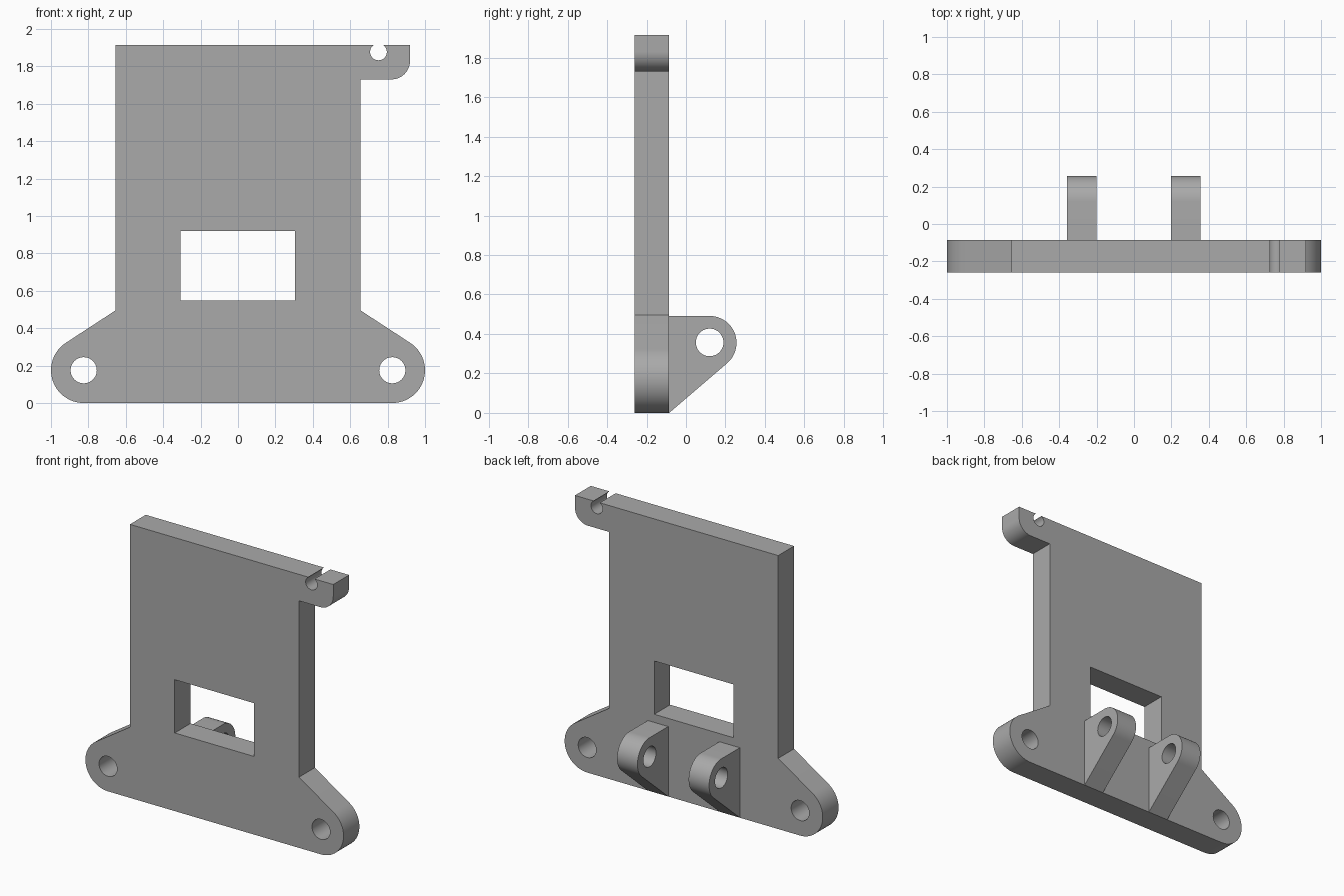
import bpy, bmesh
from math import cos, sin, radians
from mathutils import Matrix, Vector

cube = bpy.data.objects.get("Cube")
if cube:
    bpy.data.objects.remove(cube, do_unlink=True)

grey = bpy.data.materials.new("plain grey")
grey.use_nodes = True
colour = (0.4, 0.4, 0.4, 1)
grey.diffuse_color = colour
grey.node_tree.nodes["Principled BSDF"].inputs["Base Color"].default_value = colour


def arc(cx, cy, r, start, end, steps=16):
    """Points along an arc, angles in degrees."""
    angles = [radians(start + (end - start) * i / steps) for i in range(steps + 1)]
    return [(cx + r * cos(a), cy + r * sin(a)) for a in angles]


def circle(cx, cy, r):
    return arc(cx, cy, r, 0, 360, 40)[:-1]


def slab(name, loops, place, depth):
    """Fill an outline with holes and extrude it; place maps profile to space."""
    bm = bmesh.new()
    for loop in loops:
        verts = [bm.verts.new(place(u, v)) for u, v in loop]
        for a, b in zip(verts, verts[1:] + verts[:1]):
            bm.edges.new((a, b))
    bmesh.ops.triangle_fill(bm, use_beauty=True, edges=bm.edges[:])
    extruded = bmesh.ops.extrude_face_region(bm, geom=bm.faces[:], use_keep_orig=True)
    moved = [g for g in extruded["geom"] if isinstance(g, bmesh.types.BMVert)]
    bmesh.ops.translate(bm, verts=moved, vec=depth)
    bmesh.ops.recalc_face_normals(bm, faces=bm.faces[:])
    mesh = bpy.data.meshes.new(name)
    bm.to_mesh(mesh)
    bm.free()
    mesh.materials.append(grey)
    obj = bpy.data.objects.new(name, mesh)
    bpy.context.collection.objects.link(obj)
    bpy.ops.object.select_all(action="DESELECT")
    obj.select_set(True)
    bpy.context.view_layer.objects.active = obj
    bpy.ops.object.shade_smooth_by_angle(angle=radians(30))
    return obj


# Back plate: rounded ears, top corner tab with a clipped hole, window
front, back, top, side = -0.26, -0.085, 1.915, 0.655
ear_x, ear_z, ear_r = 0.825, 0.175, 0.175
right_ear = arc(ear_x, ear_z, ear_r, -90, 56.9, 24) + [(side, 0.495)]
left_ear = [(-x, z) for x, z in reversed(right_ear)]
tab = [(side, 1.73)] + arc(0.82, 1.83, 0.1, -90, 0) + [(0.92, top)]
notch = arc(0.751, 1.877, 0.0448, 58, -238, 32)
outline = right_ear + tab + notch + [(-side, top)] + left_ear
window = [(-0.308, 0.547), (0.305, 0.547), (0.305, 0.92), (-0.308, 0.92)]
ear_holes = [circle(s * ear_x, ear_z, 0.07) for s in (-1, 1)]
slab("back_plate", [outline, window] + ear_holes,
     lambda u, v: (u, front, v), Vector((0, back - front, 0)))

# Pair of pivot lugs behind the plate
lug = [(back, 0), (back, 0.49)] + arc(0.12, 0.355, 0.136, 90, -49.2, 24)
for name, x in (("right_lug", -0.358), ("left_lug", 0.197)):
    slab(name, [lug, circle(0.12, 0.357, 0.07)],
         lambda u, v: (x, u, v), Vector((0.158, 0, 0)))
